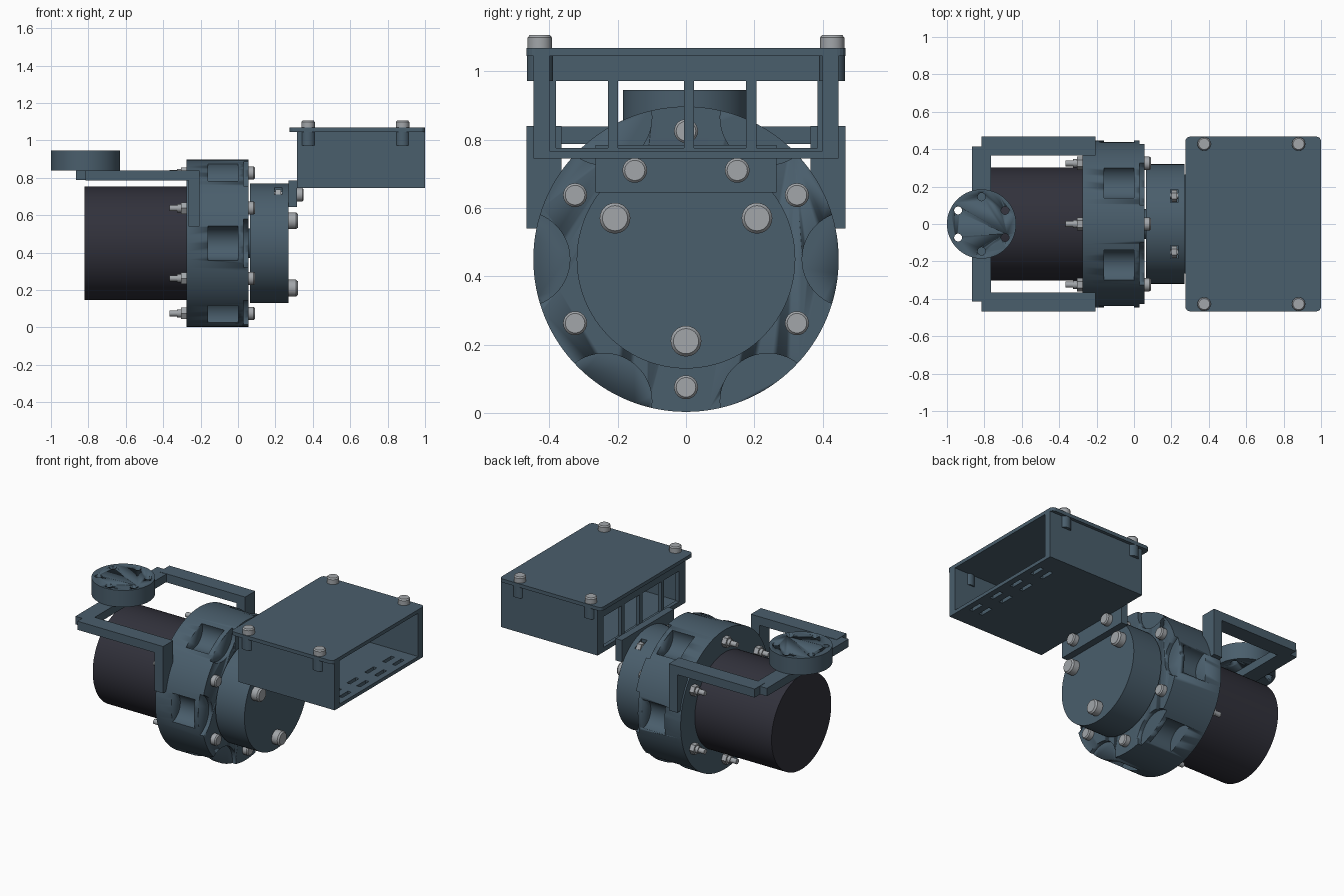
import bpy
from math import radians, sin, cos, pi
from mathutils import Vector

cube = bpy.data.objects.get("Cube")
if cube:
    bpy.data.objects.remove(cube, do_unlink=True)


def material(name, rgb):
    m = bpy.data.materials.new(name)
    m.use_nodes = True
    m.diffuse_color = (*rgb, 1)
    m.node_tree.nodes["Principled BSDF"].inputs["Base Color"].default_value = (*rgb, 1)
    return m


BLUE = material("slate blue", (0.068, 0.112, 0.150))
DARK = material("dark charcoal", (0.031, 0.031, 0.044))
STEEL = material("light steel", (0.36, 0.38, 0.40))
AXIS_Z = 0.45  # height of the main axis


def finish(name, mat):
    o = bpy.context.object
    o.name = name
    o.data.materials.append(mat)
    return o


def box(name, x, y, z, mat=BLUE):
    """Box from (min, max) pairs."""
    lo, hi = Vector((x[0], y[0], z[0])), Vector((x[1], y[1], z[1]))
    bpy.ops.mesh.primitive_cube_add(size=1, location=(lo + hi) / 2)
    o = finish(name, mat)
    o.scale = hi - lo
    bpy.ops.object.transform_apply(location=False, rotation=False, scale=True)
    return o


def rod(name, start, length, r, mat=BLUE, axis="X", r_end=None, sides=64):
    """Cylinder or cone growing from start along +X or +Z."""
    d = Vector((1, 0, 0)) if axis == "X" else Vector((0, 0, 1))
    rot = (0, pi / 2, 0) if axis == "X" else (0, 0, 0)
    bpy.ops.mesh.primitive_cone_add(vertices=sides, radius1=r, depth=length,
                                    radius2=r if r_end is None else r_end,
                                    location=Vector(start) + d * length / 2, rotation=rot)
    o = finish(name, mat)
    if sides > 8:
        bpy.ops.object.shade_smooth_by_angle(angle=radians(30))
    return o


def cut(target, cutters):
    """Subtract every cutter from the target."""
    for c in cutters:
        m = target.modifiers.new("cut", "BOOLEAN")
        m.operation, m.solver, m.object = "DIFFERENCE", "EXACT", c
        bpy.context.view_layer.objects.active = target
        bpy.ops.object.modifier_apply(modifier=m.name)
        bpy.data.objects.remove(c, do_unlink=True)


def ring(radius, count, offset):
    """Points (y, z) around the main axis."""
    for i in range(count):
        a = radians(offset + 360 * i / count)
        yield radius * cos(a), AXIS_Z + radius * sin(a)


def bolt_head(name, start, length, r, axis="X"):
    """Round head with a chamfered end."""
    rod(name, start, length * 0.8, r, STEEL, axis, sides=24)
    tip = Vector(start)
    tip["XYZ".index(axis)] += length * 0.8
    rod(name + "_chamfer", tip, length * 0.2, r, STEEL, axis, r * 0.82, 24)


# Motor and round housing
rod("motor", (-0.82, 0, AXIS_Z), 0.56, 0.303, DARK, sides=96)
housing = rod("housing", (-0.275, 0, AXIS_Z), 0.33, 0.447, sides=128)
cutters = [rod("face_scallop", (0.03, y, z), 0.1, 0.14) for y, z in ring(0.48, 6, 0)]
cutters += [rod("rim_pocket", (-0.16, y, z), 0.16, 0.093) for y, z in ring(0.45, 6, 0)]
cut(housing, cutters)
for y, z in ring(0.375, 6, 30):
    bolt_head("housing_bolt", (0.055, y, z), 0.036, 0.035)
    rod("housing_nut", (-0.305, y, z), 0.03, 0.035, STEEL, sides=6)
    rod("housing_bolt_collar", (-0.325, y, z), 0.02, 0.022, STEEL, sides=16)
    rod("housing_bolt_shank", (-0.365, y, z), 0.06, 0.016, STEEL, sides=16)

# Output flange with its bolts and nut slots
flange = rod("output_flange", (0.065, 0, AXIS_Z), 0.205, 0.32, sides=96)
rod("output_shaft", (0.04, 0, AXIS_Z), 0.04, 0.08)
cut(flange, [box("nut_slot", (0.195, 0.235), (s * 0.15 - 0.035, s * 0.15 + 0.035), (0.67, 0.9))
             for s in (-1, 1)])
for y, z in ring(0.24, 3, 30):
    bolt_head("flange_bolt", (0.27, y, z), 0.05, 0.045)

# Mounting plate between flange and tray
box("mount_plate", (0.27, 0.315), (-0.265, 0.265), (0.645, 0.785))
for y in (-0.15, 0.15):
    bolt_head("mount_bolt", (0.315, y, 0.71), 0.036, 0.036)
    rod("mount_nut", (0.2, y, 0.71), 0.03, 0.032, STEEL, sides=6)
    rod("mount_bolt_shank", (0.19, y, 0.71), 0.1, 0.016, STEEL, sides=16)

# Open tray: hollow from the outer end, windows in the inner wall, slots in the floor
tray = box("tray", (0.315, 1.0), (-0.447, 0.447), (0.745, 1.045))
cutters = [box("hollow", (0.34, 1.1), (-0.4, 0.4), (0.767, 1.1))]
for y in ((-0.38, -0.228), (-0.199, -0.006), (0.023, 0.175), (0.207, 0.385)):
    cutters.append(box("window", (0.25, 0.38), y, (0.775, 0.972)))
for x in (0.88, 0.95):
    for y in (-0.27, -0.09, 0.09, 0.27):
        cutters.append(box("floor_slot", (x - 0.012, x + 0.012), (y - 0.045, y + 0.045), (0.7, 0.8)))
cut(tray, cutters)

# Lid with rounded corners, bosses and screws
lid = box("lid", (0.275, 1.0), (-0.467, 0.467), (1.045, 1.068))
for e in lid.data.edges:
    a, b = (lid.data.vertices[i].co for i in e.vertices)
    if abs(a.z - b.z) > 0.01:
        attr = lid.data.attributes.get("bevel_weight_edge") or \
            lid.data.attributes.new("bevel_weight_edge", "FLOAT", "EDGE")
        attr.data[e.index].value = 1
bevel = lid.modifiers.new("round_corners", "BEVEL")
bevel.limit_method, bevel.width, bevel.segments = "WEIGHT", 0.025, 4
for x in (0.375, 0.88):
    for y in (-0.428, 0.428):
        rod("lid_boss", (x, y, 0.972), 0.074, 0.038, axis="Z", sides=32)
        bolt_head("lid_screw", (x, y, 1.068), 0.038, 0.036, "Z")

# Carrying frame over the motor
for side, s in (("right", -1), ("left", 1)):
    y = sorted((s * 0.365, s * 0.467))
    box("frame_arm_" + side, (-0.815, -0.205), y, (0.785, 0.84))
    box("frame_leg_" + side, (-0.265, -0.205), y, (0.54, 0.84))
box("frame_crossbar", (-0.865, -0.765), (-0.415, 0.415), (0.787, 0.838))

# Round coupling disc with a ring of holes
disc = rod("coupling_disc", (-0.815, 0, 0.838), 0.107, 0.185, axis="Z", sides=96)
cut(disc, [rod("disc_hole", (-0.815 + 0.145 * sin(i * pi / 3), 0.145 * cos(i * pi / 3), 0.8),
               0.2, 0.021, axis="Z", sides=24) for i in range(6)])
